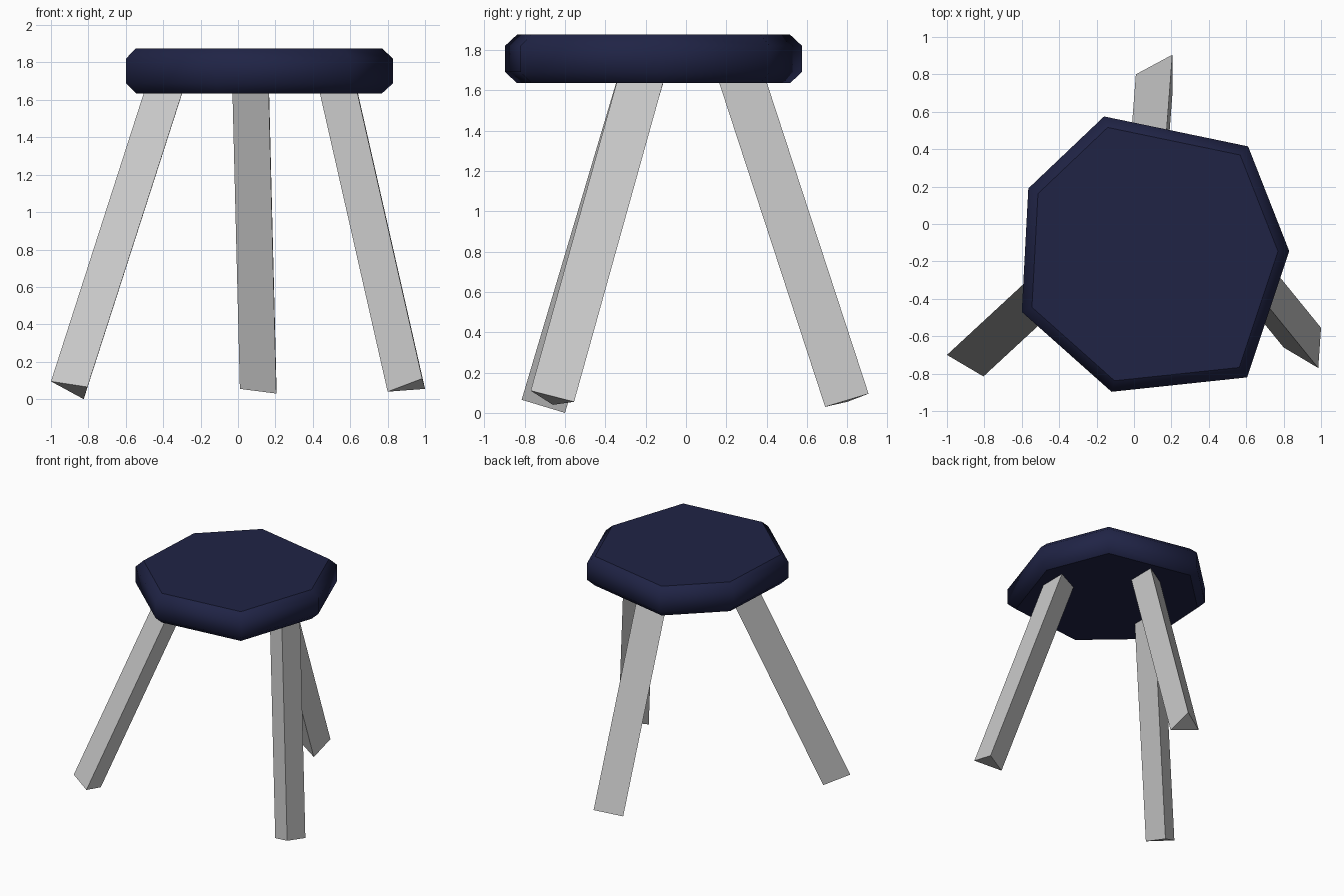
import bpy, bmesh
from mathutils import Vector

if "Cube" in bpy.data.objects:
    bpy.data.objects.remove(bpy.data.objects["Cube"])


def add_object(name, bm):
    bmesh.ops.recalc_face_normals(bm, faces=bm.faces)
    mesh = bpy.data.meshes.new(name)
    bm.to_mesh(mesh)
    bm.free()
    obj = bpy.data.objects.new(name, mesh)
    bpy.context.collection.objects.link(obj)
    return obj


# Seat: uneven seven-sided slab with chamfered rims, soft sides, flat top and bottom
outline = [(-0.16, 0.575), (0.61, 0.415), (0.83, -0.145), (0.605, -0.82),
           (-0.12, -0.897), (-0.60, -0.47), (-0.565, 0.19)]
centre = Vector((0.08, -0.16))
levels = [(1.635, 0.92), (1.69, 1.0), (1.82, 1.0), (1.875, 0.92)]

bm = bmesh.new()
rings = []
for z, scale in levels:
    ring = []
    for p in outline:
        q = centre + (Vector(p) - centre) * scale
        ring.append(bm.verts.new((q.x, q.y, z)))
    rings.append(ring)
n = len(outline)
for low, high in zip(rings, rings[1:]):
    for i in range(n):
        j = (i + 1) % n
        bm.faces.new((low[i], low[j], high[j], high[i])).smooth = True
for ring in (rings[0], rings[-1]):
    cap = bm.faces.new(ring)
    for edge in cap.edges:
        edge.smooth = False
seat = add_object("seat", bm)
navy = bpy.data.materials.new("navy")
navy.diffuse_color = (0.014, 0.017, 0.06, 1)
navy.use_nodes = True
navy.node_tree.nodes["Principled BSDF"].inputs["Base Color"].default_value = navy.diffuse_color
seat.data.materials.append(navy)


# Legs: splayed triangular prisms whose tops are sunk into the seat
def leg(name, foot, lean):
    bm = bmesh.new()
    face = bm.faces.new([bm.verts.new(p) for p in foot])
    ext = bmesh.ops.extrude_face_region(bm, geom=[face], use_keep_orig=True)
    top = [v for v in ext["geom"] if isinstance(v, bmesh.types.BMVert)]
    bmesh.ops.translate(bm, verts=top, vec=Vector((*lean, 1)) * 1.66)
    add_object(name, bm)


leg("back_leg",
    [(0.01, 0.80, 0.055), (0.205, 0.905, 0.095), (0.205, 0.69, 0.03)],
    (-0.025, -0.327))
leg("front_left_leg",
    [(-1.0, -0.70, 0.095), (-0.805, -0.815, 0.065), (-0.825, -0.60, 0.0)],
    (0.322, 0.298))
leg("front_right_leg",
    [(0.80, -0.66, 0.04), (0.985, -0.77, 0.11), (1.0, -0.555, 0.055)],
    (-0.227, 0.279))
